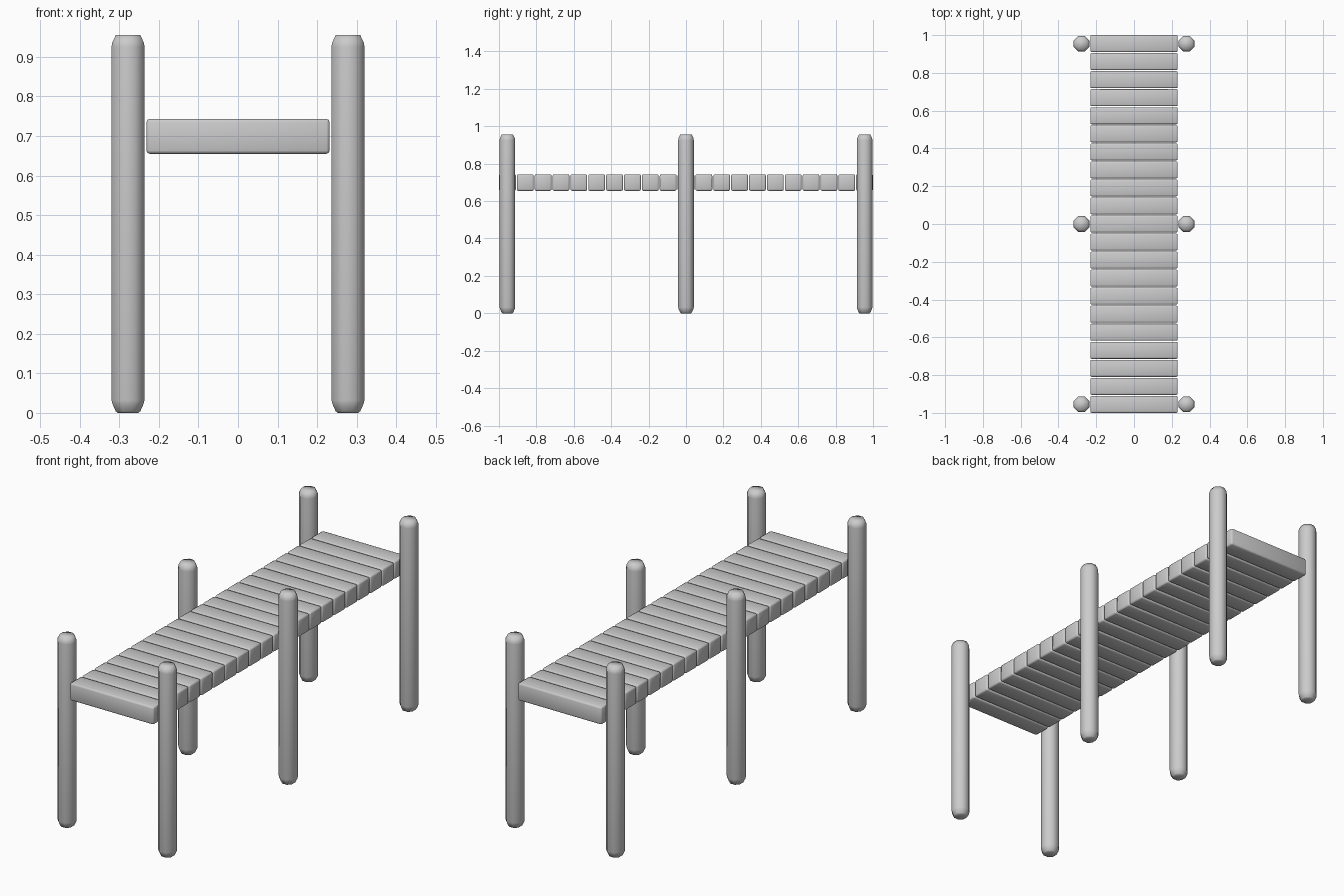
import bpy, bmesh, math

if "Cube" in bpy.data.objects:
    bpy.data.objects.remove(bpy.data.objects["Cube"])

def finish(bm, name, angle):
    bmesh.ops.recalc_face_normals(bm, faces=bm.faces)
    mesh = bpy.data.meshes.new(name)
    bm.to_mesh(mesh)
    bm.free()
    ob = bpy.data.objects.new(name, mesh)
    bpy.context.collection.objects.link(ob)
    bpy.ops.object.select_all(action='DESELECT')
    ob.select_set(True)
    bpy.context.view_layer.objects.active = ob
    bpy.ops.object.shade_smooth_by_angle(angle=math.radians(angle))
    return ob

# Deck: 21 bevelled planks with narrow gaps
STEP = 0.0955
def plank(name, y):
    bm = bmesh.new()
    bmesh.ops.create_cube(bm, size=1)
    for v in bm.verts:
        v.co.x *= 0.463
        v.co.y *= 0.09
        v.co.z *= 0.088
    bmesh.ops.bevel(bm, geom=bm.edges[:], offset=0.008, segments=2,
                    profile=0.5, affect='EDGES')
    finish(bm, name, 50).location = (0, y, 0.699)

for i in range(21):
    plank(f"plank_{i + 1}", (i - 10) * STEP)

# Posts: eight-sided poles with rounded-off ends
PROFILE = [(0.026, 0), (0.031, 0.004), (0.039, 0.022), (0.0415, 0.032),
           (0.0415, 0.925), (0.0405, 0.935), (0.031, 0.955)]
SIDES = 8
def post(name, x, y):
    bm = bmesh.new()
    rings = []
    for apothem, z in PROFILE:
        r = apothem / math.cos(math.pi / SIDES)
        rings.append([bm.verts.new((r * math.cos((k + 0.5) * math.tau / SIDES),
                                    r * math.sin((k + 0.5) * math.tau / SIDES), z))
                      for k in range(SIDES)])
    for a, b in zip(rings, rings[1:]):
        for k in range(SIDES):
            n = (k + 1) % SIDES
            bm.faces.new((a[k], a[n], b[n], b[k]))
    bm.faces.new(rings[0])
    bm.faces.new(rings[-1])
    finish(bm, name, 70).location = (x, y, 0)

for side, sx in (("left", -1), ("right", 1)):
    for row, y in (("front", -0.955), ("middle", 0), ("back", 0.955)):
        post(f"{row}_{side}_post", sx * 0.278, y)
